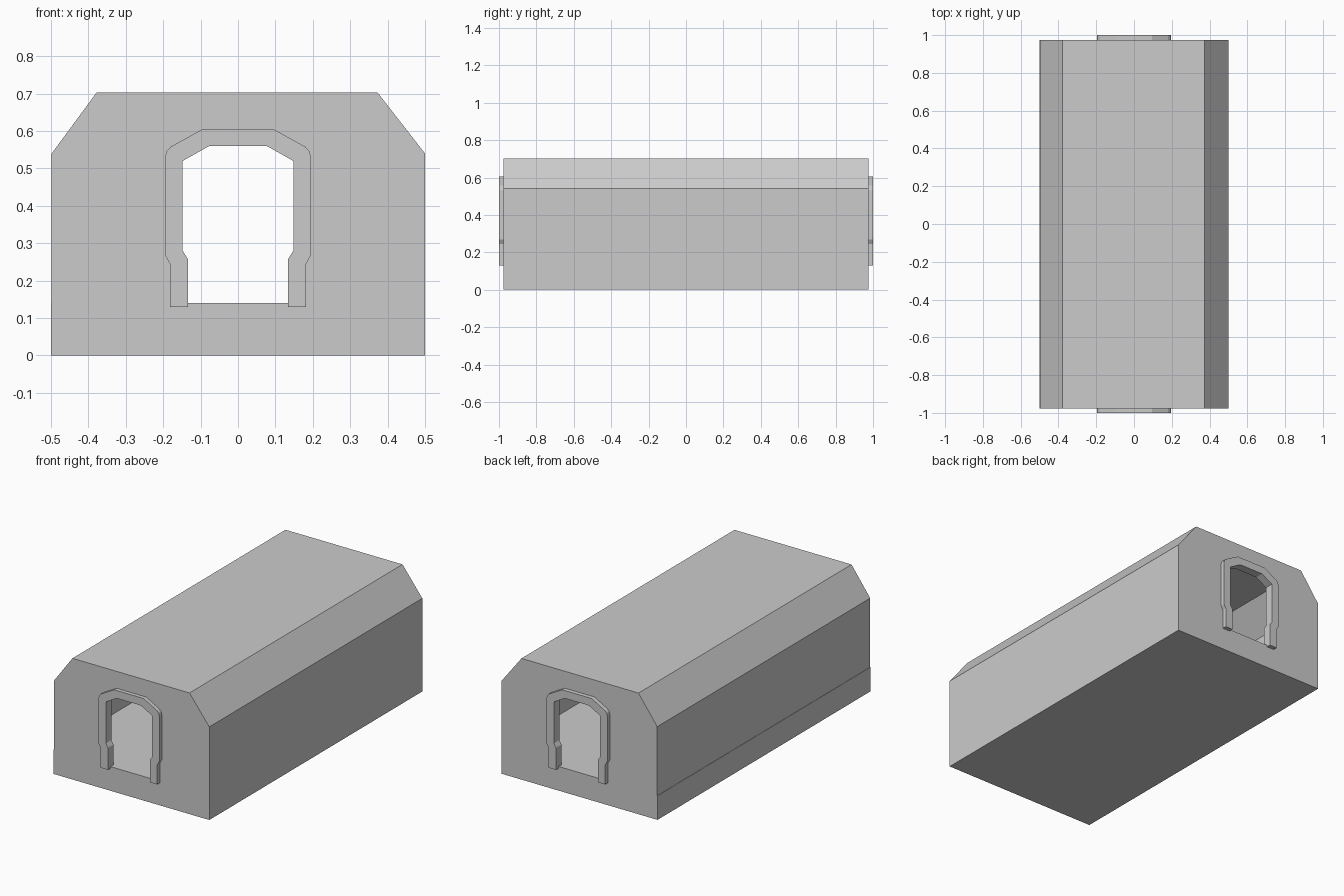
import bpy, bmesh

if "Cube" in bpy.data.objects:
    bpy.data.objects.remove(bpy.data.objects["Cube"])

Y_FRONT, Y_BACK = -0.977, 0.975   # end wall planes
FLOOR = 0.14


def finish(name, bm):
    me = bpy.data.meshes.new(name)
    bm.to_mesh(me)
    bm.free()
    ob = bpy.data.objects.new(name, me)
    bpy.context.collection.objects.link(ob)
    return ob


def mirrored(half):
    """Right half profile, bottom to top -> full open outline, right to left."""
    return half + [(-x, z) for x, z in reversed(half)]


def extrude(name, outline, y0, y1):
    """Closed prism from an x/z outline, running from y0 to y1."""
    bm = bmesh.new()
    face = bm.faces.new([bm.verts.new((x, y0, z)) for x, z in outline])
    new = bmesh.ops.extrude_face_region(bm, geom=[face], use_keep_orig=True)
    verts = [g for g in new["geom"] if isinstance(g, bmesh.types.BMVert)]
    bmesh.ops.translate(bm, verts=verts, vec=(0, y1 - y0, 0))
    bmesh.ops.recalc_face_normals(bm, faces=bm.faces)
    return finish(name, bm)


# Profiles
roof = [(0.5, FLOOR), (0.5, 0.54), (0.373, 0.703),
        (-0.378, 0.703), (-0.498, 0.54), (-0.498, FLOOR)]
arch_inner = [(0.134, 0.13), (0.134, 0.258), (0.148, 0.28),
              (0.148, 0.52), (0.077, 0.56)]
arch_outer = [(0.182, 0.13), (0.182, 0.245), (0.195, 0.268), (0.195, 0.53),
              (0.191, 0.546), (0.18, 0.558), (0.095, 0.605)]
doorway = mirrored([(0.134, FLOOR)] + arch_inner[1:])

# Solid floor slab
extrude("base_slab", [(-0.5, 0), (0.5, 0), (0.5, FLOOR), (-0.5, FLOOR)],
        Y_FRONT, Y_BACK)

# Thin hollow shell: side walls, sloped eaves and roof, plus pierced end walls
bm = bmesh.new()
ends = [[bm.verts.new((x, y, z)) for x, z in roof] for y in (Y_FRONT, Y_BACK)]
for i in range(len(roof) - 1):
    bm.faces.new((ends[0][i], ends[1][i], ends[1][i + 1], ends[0][i + 1]))
for side, y in zip(ends, (Y_FRONT, Y_BACK)):
    hole = [bm.verts.new((x, y, z)) for x, z in reversed(doorway)]
    wall = side + hole
    bm.faces.new(wall if y > 0 else wall[::-1])
bmesh.ops.recalc_face_normals(bm, faces=bm.faces)
finish("hall_shell", bm)

# Door frames straddling both end walls
ring = mirrored(arch_outer) + mirrored(arch_inner)[::-1]
for name, s in (("front_door_frame", -1), ("back_door_frame", 1)):
    extrude(name, ring, s * 1.0, s * 0.95)
